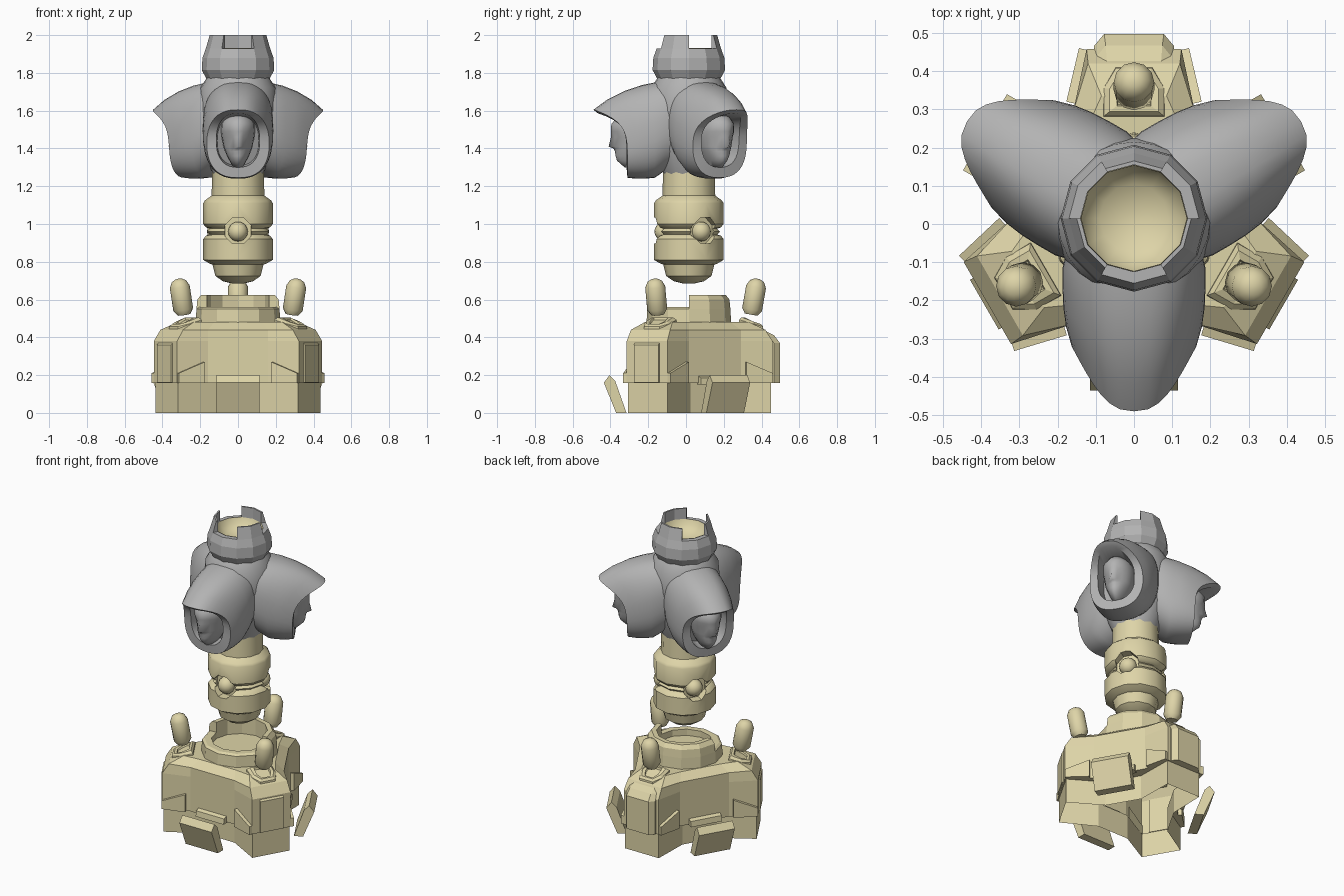
import bpy, bmesh
from math import sin, cos, pi, radians, copysign
from mathutils import Vector, Matrix

if "Cube" in bpy.data.objects:
    bpy.data.objects.remove(bpy.data.objects["Cube"], do_unlink=True)

AXIS_Y = 0.015          # the threefold axis sits slightly behind centre
THIRD = 2 * pi / 3


def material(name, rgb):
    m = bpy.data.materials.new(name)
    m.use_nodes = True
    m.diffuse_color = (*rgb, 1)
    m.node_tree.nodes["Principled BSDF"].inputs["Base Color"].default_value = (*rgb, 1)
    return m


SAND = material("sandstone", (0.73, 0.66, 0.39))
GREY = material("grey_stone", (0.45, 0.45, 0.45))


def finish(name, bm, mat, smooth=None, turn=0):
    bmesh.ops.recalc_face_normals(bm, faces=bm.faces)
    me = bpy.data.meshes.new(name)
    bm.to_mesh(me)
    bm.free()
    me.materials.append(mat)
    if smooth:
        me.polygons.foreach_set("use_smooth", [True] * len(me.polygons))
        me.set_sharp_from_angle(angle=radians(smooth))
    ob = bpy.data.objects.new(name, me)
    ob.location.y = AXIS_Y
    ob.rotation_euler.z = turn
    bpy.context.collection.objects.link(ob)
    return ob


def loft(name, rings, mat, smooth=None, turn=0, open_start=False):
    """Skin a list of equal rings and close the ends."""
    bm = bmesh.new()
    loops = [[bm.verts.new(p) for p in ring] for ring in rings]
    n = len(loops[0])
    for a, b in zip(loops, loops[1:]):
        for i in range(n):
            j = (i + 1) % n
            bm.faces.new((a[i], a[j], b[j], b[i]))
    if not open_start:
        bm.faces.new(loops[0][::-1])
    bm.faces.new(loops[-1])
    return finish(name, bm, mat, smooth, turn)


def lathe(name, profile, mat, sides=12, smooth=None, turn=0, place=None):
    rings = [[Vector((r * cos(2 * pi * i / sides), r * sin(2 * pi * i / sides), z))
              for i in range(sides)] for r, z in profile]
    if place:
        rings = [[place @ p for p in ring] for ring in rings]
    return loft(name, rings, mat, smooth, turn)


def arc(name, profile, start, end, mat, step=30):
    """Sweep an (r, z) profile round the axis, in degrees."""
    angles = [radians(a) for a in range(start, end + 1, step)]
    return loft(name, [[(r * cos(a), r * sin(a), z) for r, z in profile] for a in angles], mat)


def extrude_x(name, profile, half, mat, turn=0):
    """Extrude a (y, z) profile across x."""
    return loft(name, [[(x, y, z) for y, z in profile] for x in (-half, half)], mat, turn=turn)


def trefoil(root, tip, z):
    """Outline with three arms, each from a root point to a tip point, mirrored."""
    arm = [root, tip, (-tip[0], tip[1]), (-root[0], root[1])]
    return [Matrix.Rotation(k * THIRD, 3, 'Z') @ Vector((x, y, z)) for k in range(3) for x, y in arm]


# Base shell, open underneath: legs, overhanging body, bevelled arm ends and deck
leg, body = ((0.125, 0.2), (0.12, 0.435)), ((0.16, 0.275), (0.124, 0.443))
loft("base", [trefoil(*leg, 0), trefoil(*leg, 0.157), trefoil(*body, 0.157), trefoil(*body, 0.38),
              trefoil((0.16, 0.275), (0.12, 0.405), 0.44), trefoil((0.13, 0.22), (0.085, 0.32), 0.48)],
     SAND, open_start=True)

# End block on the rear arm
end = [(-0.105, 0.4), (-0.105, 0.45), (-0.078, 0.482), (0.078, 0.482), (0.105, 0.45), (0.105, 0.4)]
loft("rear_end_block", [[(x * s, y - d, z) for x, y in end]
                        for s, d, z in ((1, 0, 0.157), (1, 0, 0.37), (0.95, 0.03, 0.41), (0.9, 0.08, 0.435))], SAND)

lean = Matrix.Translation((0, 0.33, 0.52)) @ Matrix.Rotation(radians(-10), 4, 'X')
for k in range(3):
    t = k * THIRD
    # Arm end panel
    if k:
        extrude_x(f"arm_end_panel_{k}", [(0.435, 0.16), (0.452, 0.16), (0.452, 0.36), (0.435, 0.38)], 0.075, SAND, t)
    # Sloping ledges on both sides of the arm
    for side in (-1, 1):
        a, b = Vector((0.155 * side, 0.3, 0)), Vector((0.122 * side, 0.44, 0))
        out = Vector((0.022 * side, 0.005, 0))
        base = [a + Vector((0, 0, 0.157)), a + Vector((0, 0, 0.27)),
                b + Vector((0, 0, 0.21)), b + Vector((0, 0, 0.157))]
        loft(f"ledge_{k}_{'left' if side > 0 else 'right'}",
             [[p - out * 0.3 for p in base], [p + out for p in base]], SAND, turn=t)
    # Stepped pad and the leaning capsule post floating over it
    pad = [(-0.075, 0.27), (-0.075, 0.34), (-0.045, 0.39), (0.045, 0.39), (0.075, 0.34), (0.075, 0.27)]
    loft(f"post_pad_{k}", [[(x * s, 0.33 + (y - 0.33) * s, z - (y - 0.33) * 0.3) for x, y in pad]
                           for s, z in ((1.1, 0.44), (1.05, 0.475), (0.85, 0.488), (0.6, 0.488), (0.55, 0.475))],
         SAND, turn=t)
    lathe(f"capsule_post_{k}", [(0.034, 0), (0.053, 0.028), (0.053, 0.15), (0.038, 0.18), (0.02, 0.19), (0.006, 0.193)],
          SAND, 12, 35, t, lean)
    # Fallen slab leaning outwards between two arms
    extrude_x(f"fallen_slab_{k}", [(-0.45, 0.16), (-0.42, 0.2), (-0.39, 0.17), (-0.33, 0), (-0.385, 0)],
              0.115, SAND, t)
    extrude_x(f"slab_socket_{k}", [(-0.26, 0.15), (-0.305, 0.15), (-0.3, 0.185), (-0.26, 0.2)], 0.1, SAND, t)

# Broken round socket on the deck
lathe("socket_floor", [(0.2, 0.46), (0.2, 0.52)], SAND)
arc("socket_ring", [(0.165, 0.46), (0.225, 0.46), (0.22, 0.55), (0.205, 0.56), (0.165, 0.56)], 0, 360, SAND)
arc("socket_high_rim", [(0.165, 0.55), (0.22, 0.55), (0.215, 0.6), (0.195, 0.625), (0.165, 0.625)], 0, 180, SAND)

# Floating column with three round notches
column = lathe("column", [(0.03, 0.685), (0.08, 0.697), (0.12, 0.725), (0.135, 0.785), (0.15, 0.79), (0.184, 0.81),
                          (0.184, 0.92), (0.17, 0.938), (0.15, 0.945), (0.165, 0.96), (0.15, 0.975), (0.17, 0.982),
                          (0.184, 1.0), (0.184, 1.11), (0.175, 1.125), (0.14, 1.15), (0.135, 1.32)], SAND, 12, 35)
for k in range(3):
    place = (Matrix.Translation((0, -0.125, 0.965)) @ Matrix.Rotation(pi / 2, 4, 'X')
             @ Matrix.Rotation(pi / 8, 4, 'Z'))
    cutter = lathe("notch_cutter", [(0.075, 0), (0.075, 0.15)], SAND, 8, None, k * THIRD, place)
    cutter.hide_render = True
    mod = column.modifiers.new("notch", 'BOOLEAN')
    mod.operation, mod.object, mod.solver = 'DIFFERENCE', cutter, 'EXACT'
    bpy.context.view_layer.update()
    cut = bpy.data.meshes.new_from_object(column.evaluated_get(bpy.context.evaluated_depsgraph_get()))
    column.modifiers.clear()
    column.data = cut
    bpy.data.objects.remove(cutter, do_unlink=True)
    # Ball in the notch
    bm = bmesh.new()
    bmesh.ops.create_uvsphere(bm, u_segments=16, v_segments=10, radius=0.052,
                              matrix=Matrix.Translation((0, -0.13, 0.96)))
    finish(f"column_ball_{k}", bm, SAND, 40, k * THIRD)


def hood_ring(top, bottom, z_top, z_bottom, half, n=40):
    """Rounded section whose peak juts forward like a beak while the sides stay back."""
    ring = []
    for i in range(n):
        c, s = cos(2 * pi * i / n), sin(2 * pi * i / n)
        x = half * copysign(abs(c) ** 0.8, c)
        up = (1 + copysign(abs(s) ** 0.85, s)) / 2
        ring.append((x, -(bottom + (top - bottom) * up ** 6), z_bottom + (z_top - z_bottom) * up))
    return ring


# Hooded heads: outer cloth, rim, then the hollow inside
hood = [(-0.04, -0.04, 1.76, 1.36, 0.13), (0.06, 0.06, 1.765, 1.33, 0.17), (0.15, 0.13, 1.755, 1.28, 0.187),
        (0.25, 0.18, 1.735, 1.245, 0.187), (0.34, 0.23, 1.705, 1.24, 0.185), (0.43, 0.28, 1.66, 1.24, 0.178),
        (0.505, 0.325, 1.605, 1.245, 0.165), (0.48, 0.33, 1.585, 1.3, 0.115), (0.36, 0.24, 1.57, 1.31, 0.11)]
# Face slices: height, half width, front depth, nose length
face = [(1.30, 0.025, 0.34, 0), (1.335, 0.045, 0.38, 0), (1.36, 0.058, 0.388, 0), (1.385, 0.068, 0.387, 0.004),
        (1.40, 0.074, 0.385, 0.015), (1.41, 0.077, 0.385, 0.04), (1.46, 0.086, 0.39, 0.022),
        (1.49, 0.09, 0.405, 0.008), (1.53, 0.088, 0.41, 0), (1.575, 0.06, 0.37, 0)]
for k in range(3):
    loft(f"hood_{k}", [hood_ring(*h) for h in hood], GREY, 40, k * THIRD)
    slices = []
    for z, half, front, nose in face:
        ring = []
        for i in range(20):
            a = 2 * pi * i / 20
            push = nose * max(0, 1 - abs(i - 15) * 0.65)
            ring.append((half * cos(a), -0.28 + (front - 0.28 + push) * sin(a), z))
        slices.append(ring)
    loft(f"face_{k}", slices, GREY, 60, k * THIRD)
lathe("shoulder_core", [(0.13, 1.26), (0.19, 1.4), (0.21, 1.6), (0.2, 1.72), (0.165, 1.775)], GREY, 24, 40)

# Crown: flared cup, three merlons and a pale bowl inside
arc("crown_cup", [(0.14, 1.76), (0.165, 1.765), (0.192, 1.815), (0.188, 1.88), (0.17, 1.93), (0.14, 1.93)],
    0, 360, GREY)
for k, start in enumerate((-60, 60, 180)):
    arc(f"crown_merlon_{k}", [(0.14, 1.92), (0.173, 1.92), (0.15, 2.0), (0.14, 2.0)], start, start + 60, GREY)
lathe("crown_bowl", [(0.143, 1.77), (0.139, 1.932), (0.125, 1.9), (0.09, 1.87), (0.02, 1.855)], SAND, 12, 40)
